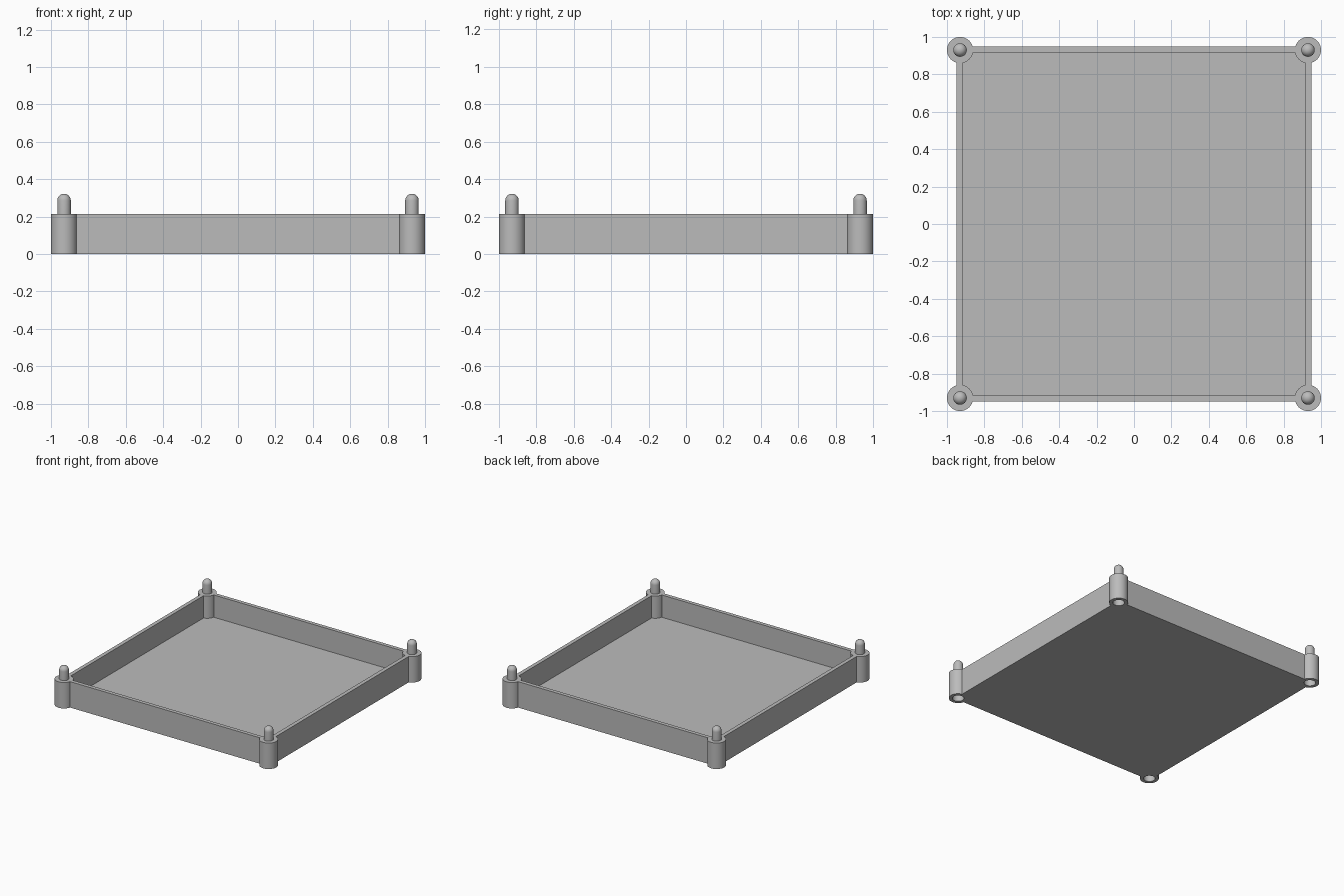
import bpy
import bmesh
from math import cos, sin, pi, radians
from mathutils import Matrix

default = bpy.data.objects.get("Cube")
if default:
    bpy.data.objects.remove(default, do_unlink=True)

HEIGHT = 0.213      # tray and post height
OUTER = 0.948       # half width of the tray
WALL = 0.045
FLOOR = 0.03
CORNER = 0.93       # post centre
POST_R = 0.07
SOCKET_R, SOCKET_D = 0.043, 0.12
PIN_R, PIN_TOP = 0.036, 0.322
SEGMENTS = 48

grey = bpy.data.materials.new("plain_grey")
grey.use_nodes = True
colour = (0.5, 0.5, 0.5, 1)
grey.diffuse_color = colour
grey.node_tree.nodes["Principled BSDF"].inputs["Base Color"].default_value = colour


def make_object(name, bm):
    mesh = bpy.data.meshes.new(name)
    bmesh.ops.recalc_face_normals(bm, faces=bm.faces)
    bm.to_mesh(mesh)
    bm.free()
    mesh.materials.append(grey)
    obj = bpy.data.objects.new(name, mesh)
    bpy.context.collection.objects.link(obj)
    return obj


def select_only(obj):
    bpy.ops.object.select_all(action='DESELECT')
    obj.select_set(True)
    bpy.context.view_layer.objects.active = obj


corners = {"front_right": (-1, -1), "front_left": (1, -1),
           "back_right": (-1, 1), "back_left": (1, 1)}

# Open tray: a flat box with its top inset and pushed down
bm = bmesh.new()
bmesh.ops.create_cube(bm, size=1, matrix=Matrix.Translation((0, 0, HEIGHT / 2))
                      @ Matrix.Diagonal((2 * OUTER, 2 * OUTER, HEIGHT, 1)))
top = max(bm.faces, key=lambda f: f.calc_center_median().z)
bmesh.ops.inset_region(bm, faces=[top], thickness=WALL)
pushed = bmesh.ops.extrude_face_region(bm, geom=[top])
verts = [g for g in pushed["geom"] if isinstance(g, bmesh.types.BMVert)]
bmesh.ops.translate(bm, verts=verts, vec=(0, 0, FLOOR - HEIGHT))
if top.is_valid:
    bmesh.ops.delete(bm, geom=[top], context='FACES_ONLY')
tray = make_object("tray", bm)

# Clear the tray corners so the hollow posts fit in
bm = bmesh.new()
for sx, sy in corners.values():
    bmesh.ops.create_cone(bm, cap_ends=True, segments=SEGMENTS,
                          radius1=POST_R - 0.001, radius2=POST_R - 0.001, depth=1,
                          matrix=Matrix.Translation((sx * CORNER, sy * CORNER, 0)))
cutter = make_object("corner_cutter", bm)
cutter.hide_render = True
cut = tray.modifiers.new("corners", 'BOOLEAN')
cut.operation = 'DIFFERENCE'
cut.solver = 'EXACT'
cut.object = cutter
select_only(tray)
bpy.ops.object.modifier_apply(modifier=cut.name)
bpy.data.objects.remove(cutter, do_unlink=True)

# Stacking posts: socket below, round-nosed pin above, turned as one profile
profile = [(0, SOCKET_D), (SOCKET_R, SOCKET_D), (SOCKET_R, 0), (POST_R, 0),
           (POST_R, HEIGHT), (PIN_R, HEIGHT)]
for i in range(9):
    a = i / 8 * pi / 2
    profile.append((PIN_R * cos(a), PIN_TOP - PIN_R + PIN_R * sin(a)))

for name, (sx, sy) in corners.items():
    bm = bmesh.new()
    points = [bm.verts.new((r, 0, z)) for r, z in profile]
    edges = [bm.edges.new(pair) for pair in zip(points, points[1:])]
    bmesh.ops.spin(bm, geom=points + edges, cent=(0, 0, 0), axis=(0, 0, 1),
                   angle=2 * pi, steps=SEGMENTS)
    bmesh.ops.remove_doubles(bm, verts=bm.verts, dist=0.0001)
    post = make_object(name + "_post", bm)
    post.location = (sx * CORNER, sy * CORNER, 0)
    select_only(post)
    bpy.ops.object.shade_smooth_by_angle(angle=radians(35))
